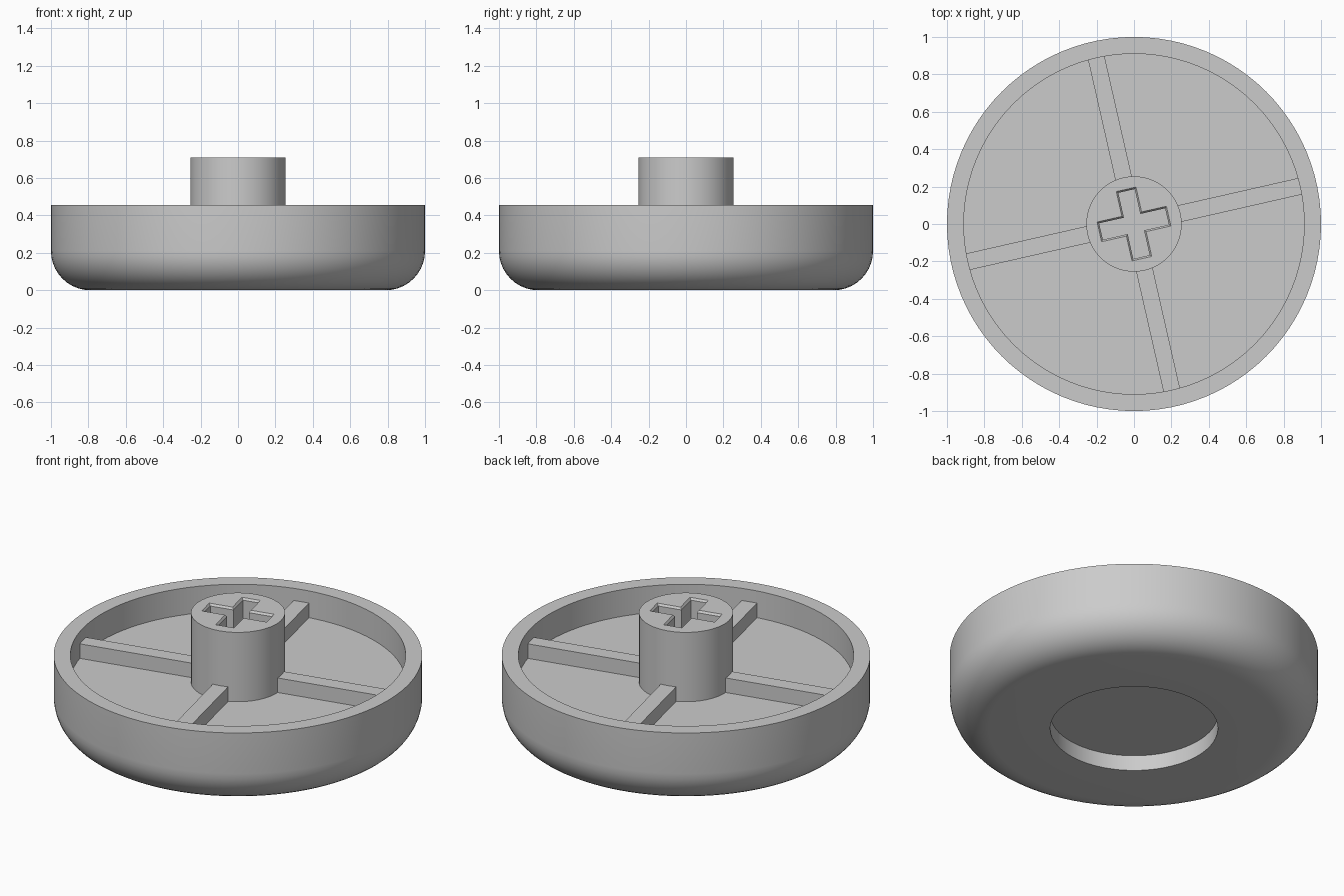
import bpy, bmesh, math
from mathutils import Matrix

if "Cube" in bpy.data.objects:
    bpy.data.objects.remove(bpy.data.objects["Cube"])

FLOOR, RIM, TOP = 0.295, 0.455, 0.71
TURN = math.radians(12.8)

grey = bpy.data.materials.new("plain grey")
grey.diffuse_color = (0.6, 0.6, 0.6, 1)
grey.use_nodes = True
grey.node_tree.nodes["Principled BSDF"].inputs["Base Color"].default_value = grey.diffuse_color


def finish(name, bm):
    bmesh.ops.recalc_face_normals(bm, faces=bm.faces)
    me = bpy.data.meshes.new(name)
    bm.to_mesh(me)
    bm.free()
    me.materials.append(grey)
    ob = bpy.data.objects.new(name, me)
    bpy.context.collection.objects.link(ob)
    return ob


def smooth(ob):
    bpy.ops.object.select_all(action='DESELECT')
    ob.select_set(True)
    bpy.context.view_layer.objects.active = ob
    bpy.ops.object.shade_smooth_by_angle(angle=math.radians(30))


def lathe(name, profile, steps):
    """Spin an (r, z) profile that starts and ends on the axis."""
    bm = bmesh.new()
    vs = [bm.verts.new((r, 0, z)) for r, z in profile]
    es = [bm.edges.new(p) for p in zip(vs, vs[1:])]
    bmesh.ops.spin(bm, geom=vs + es, cent=(0, 0, 0), axis=(0, 0, 1),
                   angle=2 * math.pi, steps=steps)
    bmesh.ops.remove_doubles(bm, verts=bm.verts, dist=1e-5)
    bmesh.ops.dissolve_degenerate(bm, edges=bm.edges, dist=1e-6)
    return finish(name, bm)


# Dish: round recess underneath, rounded lower edge, raised rim, flat floor
fillet = [(0.79 + 0.21 * math.sin(a), 0.21 - 0.21 * math.cos(a))
          for a in (math.pi / 2 * i / 10 for i in range(11))]
dish = lathe("dish", [(0, 0.092), (0.455, 0.092), (0.455, 0)] + fillet +
             [(1, RIM), (0.91, RIM), (0.91, FLOOR), (0, FLOOR)], 96)
smooth(dish)

# Central stem
stem = lathe("stem", [(0, FLOOR), (0.255, FLOOR), (0.255, TOP), (0, TOP)], 64)


# Cross socket with a small lead-in bevel at its mouth
def cross(w, l):
    quarter = [(l, -w), (l, w), (w, w)]
    pts = []
    for k in range(4):
        c, s = math.cos(k * math.pi / 2 + TURN), math.sin(k * math.pi / 2 + TURN)
        pts += [(x * c - y * s, x * s + y * c) for x, y in quarter]
    return pts


bm = bmesh.new()
rings = [[bm.verts.new((x, y, z)) for x, y in cross(w, l)]
         for w, l, z in ((0.045, 0.181, 0.35), (0.045, 0.181, TOP - 0.012),
                         (0.054, 0.19, TOP), (0.054, 0.19, TOP + 0.05))]
for a, b in zip(rings, rings[1:]):
    for i in range(12):
        j = (i + 1) % 12
        bm.faces.new((a[i], a[j], b[j], b[i]))
bm.faces.new(rings[0])
bm.faces.new(rings[-1])
cutter = finish("socket_cutter", bm)
cutter.hide_render = True

cut = stem.modifiers.new("socket", 'BOOLEAN')
cut.operation = 'DIFFERENCE'
cut.solver = 'EXACT'
cut.object = cutter
bpy.context.view_layer.objects.active = stem
bpy.ops.object.modifier_apply(modifier=cut.name)
bpy.data.objects.remove(cutter)
smooth(stem)

# Four ribs joining the stem to the rim wall
for k in range(4):
    bm = bmesh.new()
    bmesh.ops.create_cube(bm, size=1)
    r0, r1, z1 = 0.245, 0.912, 0.382
    bmesh.ops.scale(bm, vec=(r1 - r0, 0.09, z1 - FLOOR), verts=bm.verts)
    bmesh.ops.translate(bm, vec=((r0 + r1) / 2, 0, (FLOOR + z1) / 2), verts=bm.verts)
    bmesh.ops.rotate(bm, matrix=Matrix.Rotation(TURN + k * math.pi / 2, 3, 'Z'),
                     cent=(0, 0, 0), verts=bm.verts)
    finish(f"rib_{k + 1}", bm)
